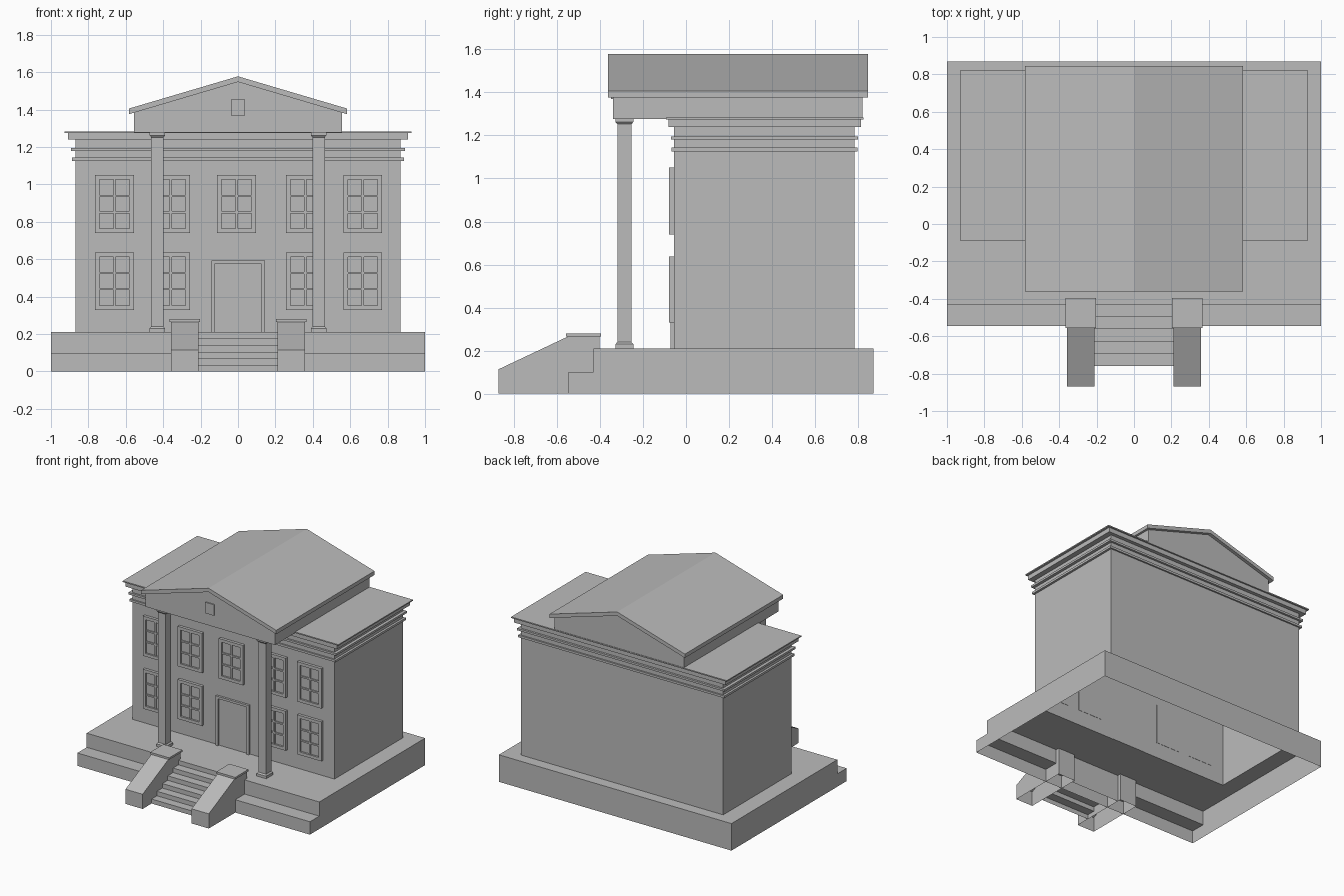
import bpy
import bmesh
from mathutils import Vector

cube = bpy.data.objects.get("Cube")
if cube:
    bpy.data.objects.remove(cube, do_unlink=True)

# One plain stone colour for the whole building
stone = bpy.data.materials.new("stone_grey")
stone.use_nodes = True
GREY = (0.5, 0.5, 0.5, 1)
stone.diffuse_color = GREY
stone.node_tree.nodes["Principled BSDF"].inputs["Base Color"].default_value = GREY


def finish(name, bm):
    bmesh.ops.recalc_face_normals(bm, faces=bm.faces)
    mesh = bpy.data.meshes.new(name)
    bm.to_mesh(mesh)
    bm.free()
    mesh.materials.append(stone)
    obj = bpy.data.objects.new(name, mesh)
    bpy.context.collection.objects.link(obj)
    return obj


def add_box(bm, x, y, z):
    made = bmesh.ops.create_cube(bm, size=1)["verts"]
    for v in made:
        v.co = Vector([(r[0] + r[1]) / 2 + c * (r[1] - r[0])
                       for r, c in zip((x, y, z), v.co)])


def boxes(name, *parts):
    bm = bmesh.new()
    for part in parts:
        add_box(bm, *part)
    return finish(name, bm)


def extrude_profile(bm, points, axis, start, end):
    """Extrude a closed 2D profile along x (points are y, z) or y (points are x, z)."""
    def place(a, b):
        return (start, a, b) if axis == "x" else (a, start, b)
    face = bm.faces.new([bm.verts.new(place(*p)) for p in points])
    out = bmesh.ops.extrude_face_region(bm, geom=[face], use_keep_orig=True)
    verts = [g for g in out["geom"] if isinstance(g, bmesh.types.BMVert)]
    step = Vector((end - start, 0, 0) if axis == "x" else (0, end - start, 0))
    bmesh.ops.translate(bm, verts=verts, vec=step)


def open_bottom(bm):
    low = [f for f in bm.faces if all(abs(v.co.z) < 1e-4 for v in f.verts)]
    bmesh.ops.delete(bm, geom=low, context="FACES")


WX, WY0, WY1 = 0.869, -0.056, 0.784   # main walls
DECK = 0.21                           # platform height
EAVE = 1.277                          # underside of the gable block

# Platform with a lower front tier, hollow below and open under the building
bm = bmesh.new()
extrude_profile(bm, [(0.87, 0), (0.87, DECK), (-0.43, DECK), (-0.43, 0.1),
                     (-0.545, 0.1), (-0.545, 0)], "x", -1, 1)
bmesh.ops.recalc_face_normals(bm, faces=bm.faces)
open_bottom(bm)
for co, no in (((WX, 0, 0), (1, 0, 0)), ((-WX, 0, 0), (1, 0, 0)),
               ((0, WY0, 0), (0, 1, 0)), ((0, WY1, 0), (0, 1, 0))):
    top = [f for f in bm.faces if all(abs(v.co.z - DECK) < 1e-4 for v in f.verts)]
    geom = top + list({e for f in top for e in f.edges}) + list({v for f in top for v in f.verts})
    bmesh.ops.bisect_plane(bm, geom=geom, plane_co=co, plane_no=no)
hole = [f for f in bm.faces if abs(f.calc_center_median().z - DECK) < 1e-4
        and abs(f.calc_center_median().x) < WX
        and WY0 < f.calc_center_median().y < WY1]
bmesh.ops.delete(bm, geom=hole, context="FACES")
finish("platform", bm)

# Main walls, open at the bottom
bm = bmesh.new()
add_box(bm, (-WX, WX), (WY0, WY1), (DECK, EAVE))
floor = [f for f in bm.faces if f.calc_center_median().z < DECK + 0.01]
bmesh.ops.delete(bm, geom=floor, context="FACES")
finish("main_walls", bm)

# Cornice bands and flat roof edge
for name, out, z in (("lower_band", 0.012, (1.126, 1.143)),
                     ("upper_band", 0.016, (1.18, 1.196)),
                     ("cornice", 0.028, (1.24, 1.275)),
                     ("roof_edge", 0.04, (1.275, 1.284))):
    boxes(name, ((-WX - out * 1.45, WX + out * 1.45), (WY0 - out * 0.9, WY1 + out), z))

# Gable block and pitched roof
bm = bmesh.new()
extrude_profile(bm, [(-0.556, EAVE), (0.556, EAVE), (0.556, 1.386),
                     (0, 1.55), (-0.556, 1.386)], "y", -0.34, 0.82)
finish("gable_block", bm)
bm = bmesh.new()
extrude_profile(bm, [(-0.582, 1.376), (0, 1.548), (0.582, 1.376), (0.582, 1.406),
                     (0, 1.578), (-0.582, 1.406)], "y", -0.362, 0.845)
finish("pitched_roof", bm)
boxes("gable_window", ((-0.038, 0.038), (-0.349, -0.33), (1.369, 1.454)))

# Square columns with flared plinths and capitals
for side, label in ((-1, "right"), (1, "left")):
    bm = bmesh.new()
    cx, cy = side * 0.431, -0.286
    rings = ((DECK, 0.042), (0.23, 0.042), (0.24, 0.033), (1.252, 0.033),
             (1.262, 0.041), (EAVE, 0.041))
    loops = [[bm.verts.new((cx + r * a, cy + r * b, z))
              for a, b in ((-1, -1), (1, -1), (1, 1), (-1, 1))] for z, r in rings]
    for lo, hi in zip(loops, loops[1:]):
        for i in range(4):
            j = (i + 1) % 4
            bm.faces.new((lo[i], lo[j], hi[j], hi[i]))
    bm.faces.new(loops[0])
    bm.faces.new(loops[-1])
    finish(label + "_column", bm)


# Paned windows
def window(name, cx, z0, z1):
    hw, rim, bar = 0.104, 0.024, 0.006
    back, front = (WY0 - 0.008, WY0 + 0.002), (WY0 - 0.022, WY0 + 0.002)
    mid = (WY0 - 0.017, WY0 + 0.002)
    inner = (cx - hw + rim, cx + hw - rim)
    parts = [((cx - hw + 0.005, cx + hw - 0.005), back, (z0 + 0.005, z1 - 0.005)),
             ((cx - hw, inner[0]), front, (z0, z1)),
             ((inner[1], cx + hw), front, (z0, z1)),
             (inner, front, (z0, z0 + rim)),
             (inner, front, (z1 - rim, z1)),
             ((cx - bar, cx + bar), mid, (z0 + rim, z1 - rim))]
    for k in (1, 2):
        z = z0 + rim + (z1 - z0 - 2 * rim) * k / 3
        parts.append((inner, mid, (z - bar, z + bar)))
    boxes(name, *parts)


for i, cx in enumerate((-0.66, -0.36, -0.007, 0.36, 0.667)):
    window("upper_window_%d" % (i + 1), cx, 0.74, 1.05)
    if i != 2:
        window("lower_window_%d" % (i + 1), cx, 0.33, 0.637)

# Door with surround
jamb = (WY0 - 0.017, WY0 + 0.002)
boxes("door_frame", ((-0.142, -0.122), jamb, (DECK, 0.594)),
      ((0.124, 0.144), jamb, (DECK, 0.594)), ((-0.122, 0.124), jamb, (0.576, 0.594)))
boxes("door", ((-0.122, 0.124), (WY0 - 0.003, WY0 + 0.002), (DECK, 0.576)))

# Front steps
STEPS, RUN = 5, 0.066
steps = [(-0.43, 0)]
for k in range(STEPS):
    z = DECK * (STEPS - k) / (STEPS + 1)
    steps += [(-0.43 - RUN * k, z), (-0.43 - RUN * (k + 1), z)]
steps.append((-0.43 - RUN * STEPS, 0))
bm = bmesh.new()
extrude_profile(bm, steps, "x", -0.211, 0.211)
open_bottom(bm)
finish("front_steps", bm)

# Sloped side walls of the steps with capped piers
for side, label in ((-1, "right"), (1, "left")):
    bm = bmesh.new()
    extrude_profile(bm, [(-0.87, 0), (-0.87, 0.114), (-0.55, 0.265), (-0.402, 0.265),
                         (-0.402, 0)], "x", side * 0.211, side * 0.358)
    open_bottom(bm)
    finish(label + "_step_wall", bm)
    boxes(label + "_pier_cap", (sorted((side * 0.202, side * 0.366)),
                                (-0.557, -0.395), (0.265, 0.28)))
